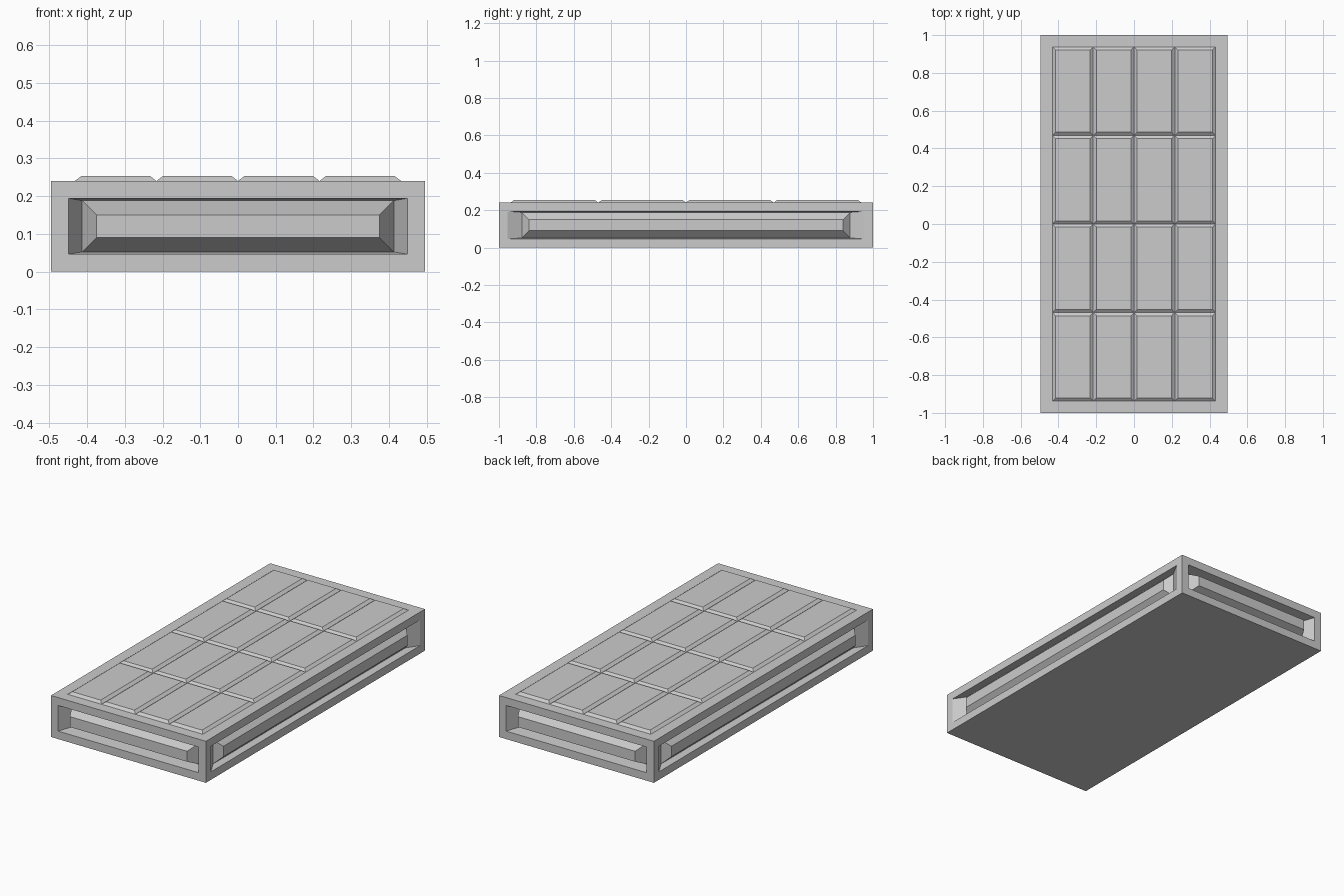
import bpy, bmesh
from mathutils import Vector

if "Cube" in bpy.data.objects:
    bpy.data.objects.remove(bpy.data.objects["Cube"])

HX, HY, HZ = 0.495, 1.0, 0.24      # half width, half length, height
CENTER = Vector((0, 0, HZ / 2))


def finish(bm, name):
    bmesh.ops.recalc_face_normals(bm, faces=bm.faces)
    mesh = bpy.data.meshes.new(name)
    bm.to_mesh(mesh)
    bm.free()
    obj = bpy.data.objects.new(name, mesh)
    bpy.context.collection.objects.link(obj)
    return obj


# Slab body with a recessed, raised-centre panel on each of the four sides
bm = bmesh.new()
bmesh.ops.create_cube(bm, size=1)
for v in bm.verts:
    v.co = Vector((v.co.x * HX * 2, v.co.y * HY * 2, (v.co.z + 0.5) * HZ))
bm.normal_update()
sides = [f for f in bm.faces if abs(f.normal.z) < 0.5]

# frame around the opening
bmesh.ops.inset_individual(bm, faces=sides, thickness=0.046, use_even_offset=True)
# tapered recess walls, drawn toward the slab centre
sides = bmesh.ops.extrude_discrete_faces(bm, faces=sides)["faces"]
for f in sides:
    for v in f.verts:
        v.co = CENTER + (v.co - CENTER) * 0.92
bm.normal_update()
# bevelled panel rising back to the outer surface
bmesh.ops.inset_individual(bm, faces=sides, thickness=0.038, use_even_offset=True)
for f in sides:
    n = f.normal.copy()
    flush = HX if abs(n.x) > 0.5 else HY
    shift = n * (flush - f.calc_center_median().dot(n))
    for v in f.verts:
        v.co += shift
finish(bm, "slab_body")

# Four by four grid of low bevelled tiles on top
TX, TY, BEVEL, TOP = 0.216, 0.469, 0.017, 0.253
bm = bmesh.new()
for i in range(4):
    for j in range(4):
        cx, cy = (i - 1.5) * TX, (j - 1.5) * TY
        tile = bmesh.ops.create_cube(bm, size=1)["verts"]
        for v in tile:
            upper = v.co.z > 0
            inset = BEVEL if upper else 0
            v.co = Vector((cx + v.co.x * (TX - 2 * inset),
                           cy + v.co.y * (TY - 2 * inset),
                           TOP if upper else HZ))
# the undersides rest on the slab, so leave them open
bm.normal_update()
bmesh.ops.delete(bm, geom=[f for f in bm.faces if f.normal.z < -0.9], context='FACES_ONLY')
finish(bm, "top_tiles")
